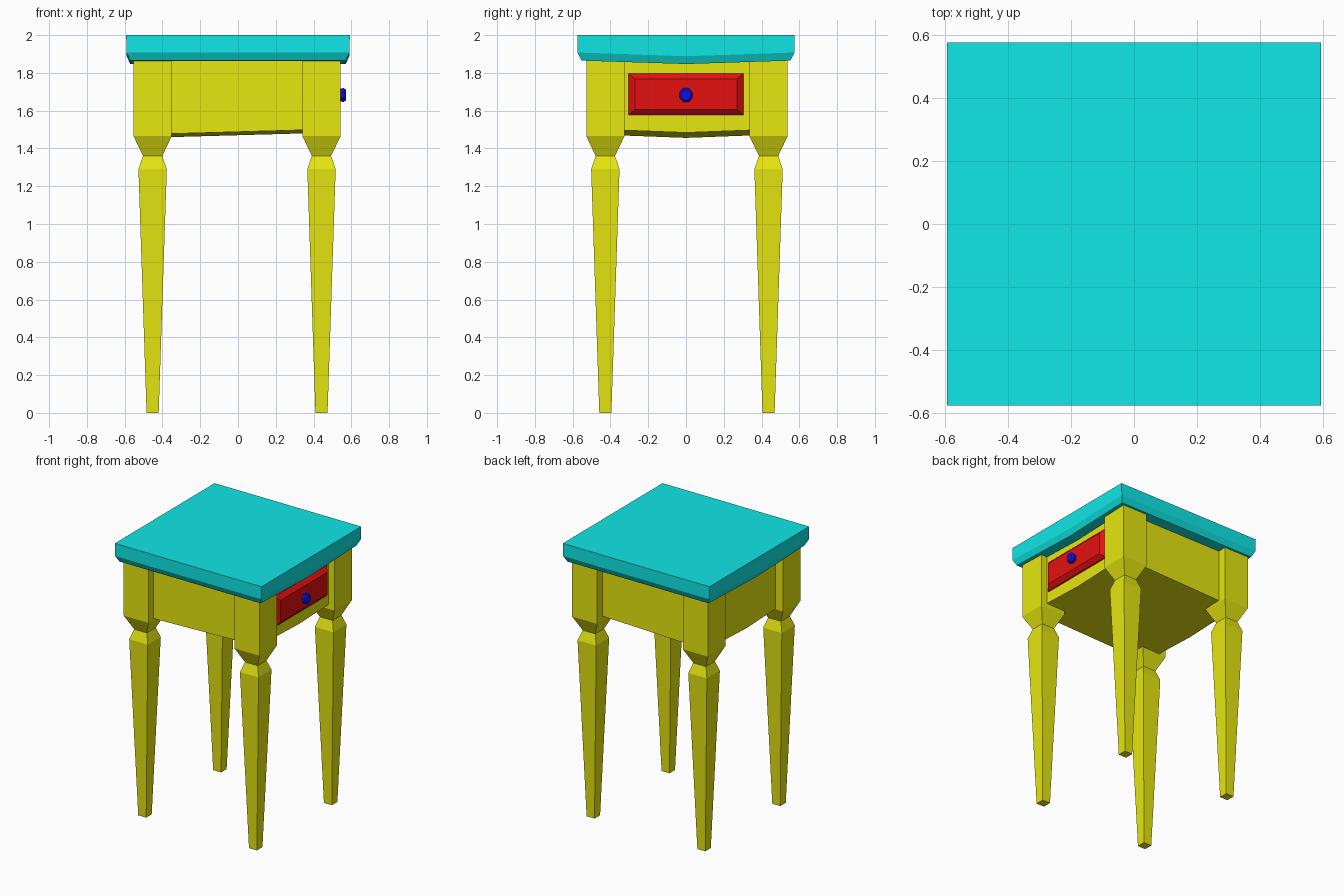
import bpy, bmesh, math
from mathutils import Matrix, Vector

if "Cube" in bpy.data.objects:
    bpy.data.objects.remove(bpy.data.objects["Cube"], do_unlink=True)


def material(name, rgb):
    m = bpy.data.materials.new(name)
    m.use_nodes = True
    m.diffuse_color = (*rgb, 1)
    m.node_tree.nodes["Principled BSDF"].inputs["Base Color"].default_value = (*rgb, 1)
    return m


yellow = material("yellow paint", (0.8, 0.8, 0.005))
cyan = material("cyan paint", (0.005, 0.8, 0.8))
red = material("red paint", (0.8, 0.005, 0.005))
blue = material("blue paint", (0.005, 0.005, 0.8))


def finish(name, bm, mat):
    bmesh.ops.recalc_face_normals(bm, faces=bm.faces)
    mesh = bpy.data.meshes.new(name)
    bm.to_mesh(mesh)
    bm.free()
    mesh.materials.append(mat)
    ob = bpy.data.objects.new(name, mesh)
    bpy.context.collection.objects.link(ob)
    return ob


def loft(name, loops, mat):
    """Skin a stack of matching loops of points and cap both ends."""
    bm = bmesh.new()
    rings = [[bm.verts.new(p) for p in loop] for loop in loops]
    n = len(rings[0])
    for a, b in zip(rings, rings[1:]):
        for i in range(n):
            j = (i + 1) % n
            bm.faces.new((a[i], a[j], b[j], b[i]))
    bm.faces.new(rings[0])
    bm.faces.new(rings[-1])
    return finish(name, bm, mat)


def slab_loop(hx, hy, z, sag=0, tilt=0):
    """Rectangle with a middle point on each x side, sagging by a little."""
    pts = [(-1, -1), (1, -1), (1, 0), (1, 1), (-1, 1), (-1, 0)]
    return [(x * hx, y * hy, z + tilt * x - (sag if y == 0 else 0)) for x, y in pts]


# Table top with a chamfered lower edge
loft("table_top", [slab_loop(0.57, 0.553, 1.865, 0.018),
                   slab_loop(0.59, 0.575, 1.908, 0.02),
                   slab_loop(0.592, 0.575, 2.0)], cyan)

# Closed body between the legs, with a slightly sagging underside
body = loft("body", [slab_loop(0.495, 0.475, 1.488, 0.018, 0.014),
                     slab_loop(0.495, 0.475, 1.88)], yellow)

# Four square legs: (half width, height) from foot to block
LEG = [(0.032, 0), (0.075, 1.29), (0.051, 1.36), (0.101, 1.465), (0.101, 1.885)]
for side, x in (("right", -0.452), ("left", 0.442)):
    for end, y in (("front", -0.427), ("back", 0.437)):
        loops = [[(x + sx * h, y + sy * h, z)
                  for sx, sy in ((-1, -1), (1, -1), (1, 1), (-1, 1))] for h, z in LEG]
        loft(f"{end}_{side}_leg", loops, yellow)


# Drawer front with bevelled borders
def panel_loop(x, hy, z0, z1):
    return [(x, -hy, z0), (x, hy, z0), (x, hy, z1), (x, -hy, z1)]


loft("drawer_front", [panel_loop(0.48, 0.305, 1.577, 1.798),
                      panel_loop(0.505, 0.305, 1.577, 1.798),
                      panel_loop(0.533, 0.27, 1.607, 1.768)], red)

# Eight-sided drawer knob: (x, radius) along its axis
KNOB = [(0.52, 0.02), (0.54, 0.036), (0.56, 0.04), (0.572, 0.03)]
loft("drawer_knob", [[(x, r * 0.92 * math.cos(a), 1.683 + r * math.sin(a))
                      for a in (math.tau * (k + 0.5) / 8 for k in range(8))]
                     for x, r in KNOB], blue)
